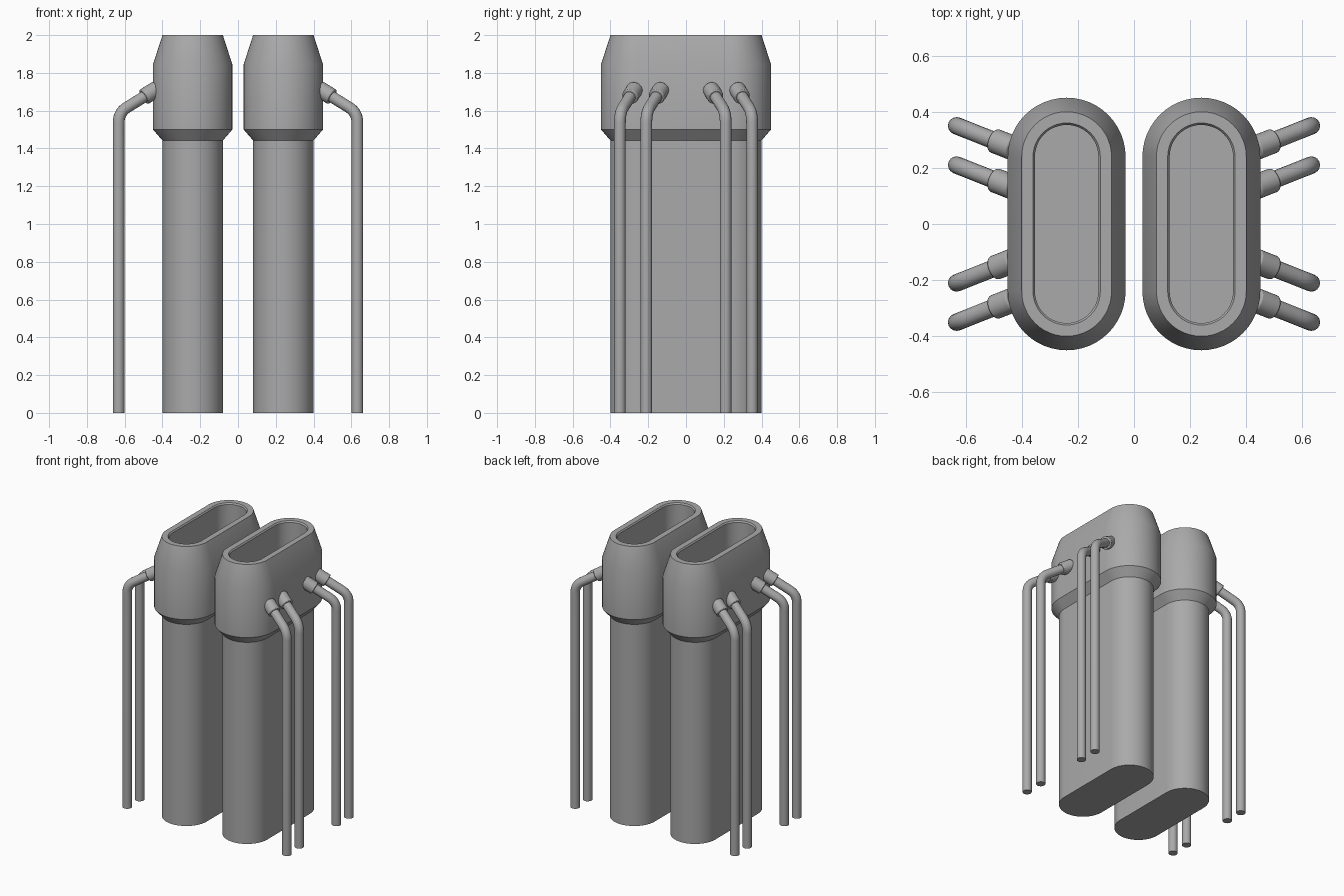
import bpy, bmesh, math
from mathutils import Vector

cube = bpy.data.objects.get("Cube")
if cube:
    bpy.data.objects.remove(cube, do_unlink=True)

GREY = (0.4, 0.4, 0.4, 1)
metal = bpy.data.materials.new("plain grey")
metal.use_nodes = True
metal.diffuse_color = GREY
metal.node_tree.nodes["Principled BSDF"].inputs["Base Color"].default_value = GREY


def finish(obj):
    """Give the part its colour and smooth shading with sharp edges kept."""
    obj.data.materials.clear()
    obj.data.materials.append(metal)
    bpy.ops.object.select_all(action='DESELECT')
    obj.select_set(True)
    bpy.context.view_layer.objects.active = obj
    bpy.ops.object.shade_smooth_by_angle(angle=math.radians(25))


def loft(name, x, profile, half_straight=0.24, steps=24):
    """Stack stadium-shaped rings of (radius, height) and cap both ends."""
    bm = bmesh.new()
    rings = []
    for r, z in profile:
        ring = []
        for end in (0, 1):
            for i in range(steps + 1):
                a = math.pi * (end + i / steps)
                y = half_straight * (1 - 2 * end) + r * math.sin(a)
                ring.append(bm.verts.new((x + r * math.cos(a), y, z)))
        rings.append(ring)
    n = len(rings[0])
    for low, high in zip(rings, rings[1:]):
        for i in range(n):
            j = (i + 1) % n
            bm.faces.new((low[i], low[j], high[j], high[i]))
    bm.faces.new(rings[0][::-1])
    bm.faces.new(rings[-1])
    bmesh.ops.recalc_face_normals(bm, faces=bm.faces)
    mesh = bpy.data.meshes.new(name)
    bm.to_mesh(mesh)
    bm.free()
    obj = bpy.data.objects.new(name, mesh)
    bpy.context.collection.objects.link(obj)
    finish(obj)


def pipe(name, points, radius):
    """Sweep a round tube along a path."""
    curve = bpy.data.curves.new(name, 'CURVE')
    curve.dimensions = '3D'
    curve.bevel_depth = radius
    curve.bevel_resolution = 6
    curve.use_fill_caps = True
    spline = curve.splines.new('POLY')
    spline.points.add(len(points) - 1)
    for p, co in zip(spline.points, points):
        p.co = (*co, 1)
    obj = bpy.data.objects.new(name, curve)
    bpy.context.collection.objects.link(obj)
    bpy.ops.object.select_all(action='DESELECT')
    obj.select_set(True)
    bpy.context.view_layer.objects.active = obj
    bpy.ops.object.convert(target='MESH')
    finish(bpy.context.object)


def collar(name, start, end, radius):
    """Short cylinder with softened rims between two points."""
    axis = end - start
    bpy.ops.mesh.primitive_cylinder_add(vertices=28, radius=radius, depth=axis.length,
                                        location=(start + end) / 2)
    obj = bpy.context.object
    obj.name = name
    obj.rotation_euler = axis.to_track_quat('Z', 'Y').to_euler()
    bevel = obj.modifiers.new("soft rim", 'BEVEL')
    bevel.width = 0.006
    bevel.segments = 2
    bevel.limit_method = 'ANGLE'
    finish(obj)


BODY = [(0.16, 0), (0.16, 1.46)]
# Outside of the head, over the rim and down into the hollow
HEAD = [(0.158, 1.44), (0.21, 1.5), (0.21, 1.845), (0.16, 2.0),
        (0.12, 2.0), (0.113, 1.99), (0.113, 1.5)]

for side, label in ((1, "left"), (-1, "right")):
    loft(f"{label}_stack_body", side * 0.24, BODY)
    loft(f"{label}_stack_head", side * 0.24, HEAD)

    # Four bent side pipes, each with a collar at the head
    for fore, place in ((-1, "front"), (1, "back")):
        for y, rank in ((0.35, "outer"), (0.21, "inner")):
            name = f"{label}_{place}_{rank}"
            foot = Vector((side * 0.632, fore * y, 0))
            bend = Vector((side * 0.632, fore * y, 1.59))
            socket = Vector((side * 0.43, fore * (y - 0.08), 1.715))
            inward = (socket - bend).normalized()
            # Rounded elbow as a quadratic sweep about the corner
            a = bend - Vector((0, 0, 0.055))
            b = bend + inward * 0.055
            elbow = []
            for i in range(9):
                t = i / 8
                elbow.append(a * (1 - t) ** 2 + bend * 2 * t * (1 - t) + b * t ** 2)
            pipe(f"{name}_pipe", [foot, *elbow, socket], 0.031)
            collar(f"{name}_collar", socket, socket - inward * 0.085, 0.044)
